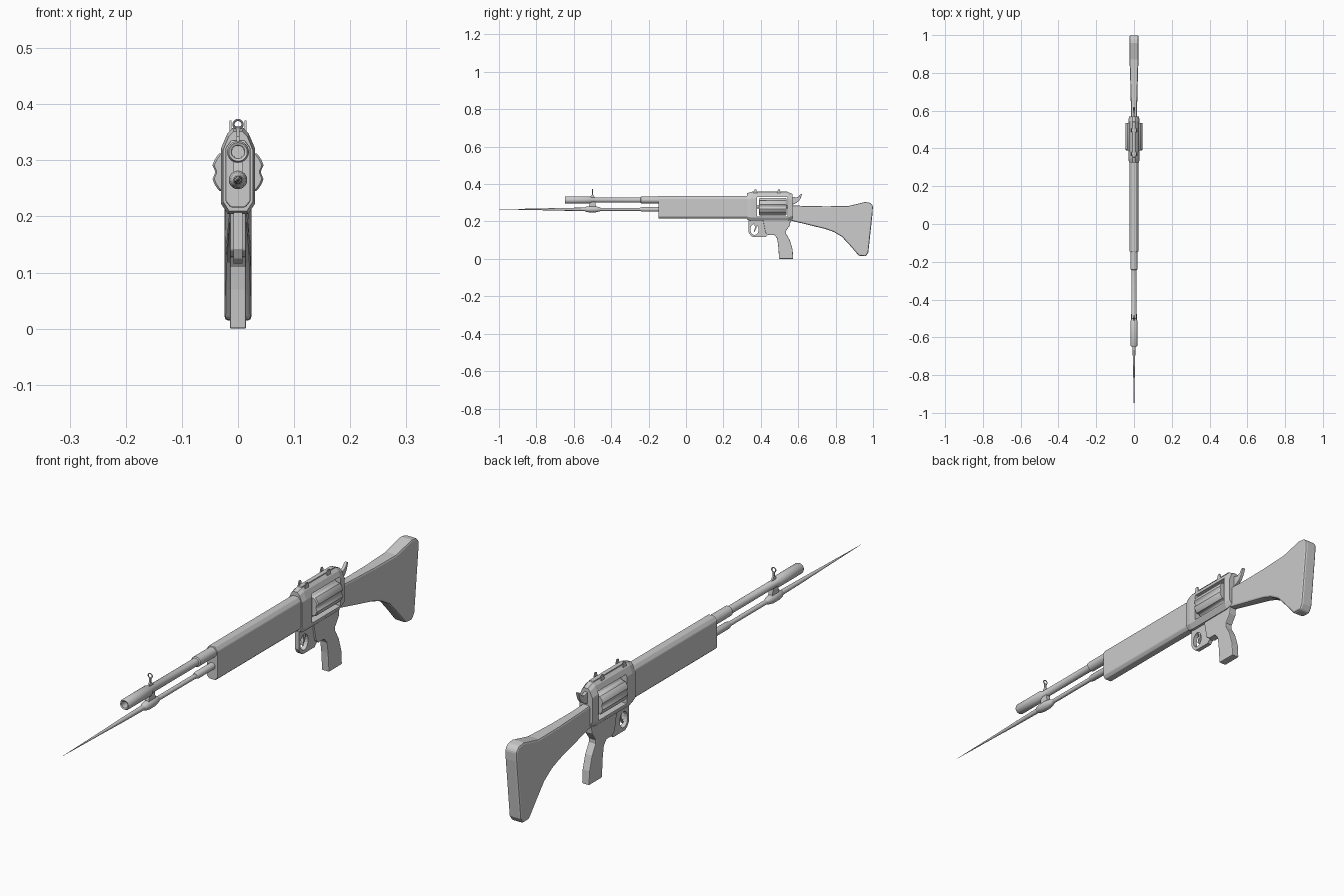
import bpy, bmesh
from math import sin, cos, pi, radians


def finish(name, bm, smooth=False, bevel=0, segs=2):
    bmesh.ops.recalc_face_normals(bm, faces=bm.faces)
    me = bpy.data.meshes.new(name)
    bm.to_mesh(me)
    bm.free()
    ob = bpy.data.objects.new(name, me)
    bpy.context.collection.objects.link(ob)
    if smooth:
        bpy.ops.object.select_all(action='DESELECT')
        ob.select_set(True)
        bpy.context.view_layer.objects.active = ob
        bpy.ops.object.shade_smooth_by_angle(angle=radians(35))
    if bevel:
        m = ob.modifiers.new("bevel", 'BEVEL')
        m.width, m.segments, m.angle_limit = bevel, segs, radians(35)
        m.limit_method = 'ANGLE'
    return ob


def loft(name, rings, **kw):
    """Skin a list of equal-length closed rings and cap both ends."""
    bm = bmesh.new()
    vs = [[bm.verts.new(p) for p in r] for r in rings]
    n = len(vs[0])
    for a, b in zip(vs, vs[1:]):
        for i in range(n):
            bm.faces.new((a[i], a[(i + 1) % n], b[(i + 1) % n], b[i]))
    bm.faces.new(vs[0])
    bm.faces.new(vs[-1][::-1])
    return finish(name, bm, **kw)


def lathe(name, z, prof, n=24):
    """Turned part along y; prof is a list of (y, radius)."""
    return loft(name, [[(r * cos(2 * pi * i / n), y, z + r * sin(2 * pi * i / n))
                        for i in range(n)] for y, r in prof], smooth=True)


def plate(name, prof, half, x=0, **kw):
    """Side profile of (y, z) given thickness; half may depend on y."""
    h = half if callable(half) else (lambda y: half)
    return loft(name, [[(x + s * h(y), y, z) for y, z in prof] for s in (-1, 1)], **kw)


def cut(ob, cutter):
    m = ob.modifiers.new("cut", 'BOOLEAN')
    m.object, m.solver = cutter, 'EXACT'
    cutter.hide_render = True
    cutter.hide_viewport = True


def section(half):
    return half + [(-x, z) for x, z in reversed(half)]


# barrel with hollow muzzle, sleeve behind it
BZ, RZ = 0.315, 0.265
lathe("barrel", BZ, [(-0.56, 0.011), (-0.646, 0.012), (-0.648, 0.0165), (-0.642, 0.0195),
                     (-0.515, 0.0195), (-0.505, 0.014), (-0.24, 0.014), (-0.12, 0.014)])
lathe("barrel_sleeve", BZ, [(-0.243, 0.014), (-0.24, 0.0185), (-0.12, 0.0185)])

# lower rod, collar and spike
lathe("lower_rod", RZ, [(-0.48, 0.008), (-0.12, 0.008)])
lathe("rod_sleeve", RZ, [(-0.245, 0.009), (-0.235, 0.0125), (-0.12, 0.0125)])
lathe("spike_collar", RZ, [(-0.545, 0.008), (-0.535, 0.0135), (-0.515, 0.0165),
                           (-0.485, 0.0165), (-0.465, 0.012), (-0.455, 0.008)])
lathe("spike", RZ, [(-1.0, 0.0003), (-0.8, 0.0042), (-0.66, 0.0075), (-0.52, 0.0095)], 12)

# front sight and its bracket
plate("sight_bracket", [(-0.52, 0.27), (-0.48, 0.27), (-0.485, 0.305), (-0.515, 0.305)], 0.008)
plate("front_sight_post", [(-0.518, 0.325), (-0.482, 0.325), (-0.497, 0.342), (-0.497, 0.357),
                           (-0.503, 0.357), (-0.503, 0.342)], 0.003)
bpy.ops.mesh.primitive_torus_add(location=(0, -0.5, 0.364), rotation=(pi / 2, 0, 0),
                                 major_radius=0.008, minor_radius=0.002,
                                 major_segments=20, minor_segments=8)
bpy.context.object.name = "front_sight_ring"

# handguard
hg = section([(0.013, 0.216), (0.0225, 0.227), (0.0225, 0.322), (0.012, 0.336)])
loft("handguard", [[(x, y, z) for x, z in hg] for y in (-0.148, 0.34)], bevel=0.003)

# receiver, with slightly tucked-in ends and a window for the drum
rc = section([(0.018, 0.204), (0.03, 0.222), (0.03, 0.322), (0.019, 0.348), (0.009, 0.358)])
recv = loft("receiver", [[(x * k, y, 0.275 + (z - 0.275) * q) for x, z in rc]
                         for y, k, q in ((0.326, 0.88, 0.92), (0.348, 1, 1),
                                         (0.545, 1, 1), (0.57, 0.85, 0.86))])
win = plate("window_cutter", [(0.38, 0.226), (0.542, 0.226), (0.542, 0.33), (0.38, 0.33)], 0.1)
cut(recv, win)

# fluted drum
ring = []
for i in range(72):
    a = 2 * pi * i / 72
    r = 0.047 - 0.006 * max(0, cos(6 * a))
    ring.append((r * cos(a), 0.279 + r * sin(a)))
loft("drum", [[(x * k, y, 0.279 + (z - 0.279) * k) for x, z in ring]
              for y, k in ((0.39, 0.93), (0.394, 1), (0.532, 1), (0.536, 0.95))], smooth=True)
lathe("drum_axle", 0.279, [(0.37, 0.01), (0.55, 0.01)], 16)

# top strip with paired sight ears
plate("top_strip", [(0.345, 0.35), (0.55, 0.35), (0.54, 0.361), (0.355, 0.361)], 0.008)
for y, tag in ((0.37, "front"), (0.495, "rear")):
    for s in (-1, 1):
        plate(f"{tag}_ear", [(y - 0.012, 0.343), (y + 0.014, 0.343), (y + 0.006, 0.371),
                             (y - 0.003, 0.371)], 0.002, x=s * 0.0135)
    plate(f"{tag}_ear_base", [(y - 0.01, 0.345), (y + 0.012, 0.345), (y + 0.01, 0.358),
                              (y - 0.008, 0.358)], 0.0145)

# hammer
plate("hammer", [(0.55, 0.29), (0.575, 0.292), (0.6, 0.306), (0.612, 0.322), (0.621, 0.347),
                 (0.613, 0.348), (0.602, 0.333), (0.588, 0.327), (0.572, 0.332), (0.55, 0.335)],
      0.006, bevel=0.002)

# trigger guard with finger hole, and trigger
guard = plate("trigger_guard", [(0.335, 0.215), (0.335, 0.142), (0.345, 0.125), (0.358, 0.116),
                                (0.425, 0.116), (0.435, 0.127), (0.46, 0.128), (0.46, 0.215)], 0.008)
hole = plate("hole_cutter", [(0.366 + 0.022 * cos(2 * pi * i / 20), 0.157 + 0.029 * sin(2 * pi * i / 20))
                             for i in range(20)], 0.05)
cut(guard, hole)
plate("trigger", [(0.366, 0.19), (0.38, 0.19), (0.377, 0.165), (0.366, 0.143), (0.362, 0.146),
                  (0.369, 0.165)], 0.004)

# grip
plate("grip", [(0.41, 0.215), (0.425, 0.14), (0.44, 0.128), (0.472, 0.128), (0.487, 0.11),
               (0.493, 0.07), (0.498, 0.0), (0.573, 0.0), (0.57, 0.05), (0.555, 0.1),
               (0.535, 0.135), (0.535, 0.15), (0.556, 0.18), (0.56, 0.215)],
      0.0145, bevel=0.003)

# shoulder stock, widening to the rear
plate("stock", [(0.555, 0.287), (0.63, 0.283), (0.75, 0.281), (0.87, 0.283), (0.957, 0.304),
                (0.985, 0.3), (0.999, 0.285), (0.998, 0.25), (0.975, 0.035), (0.962, 0.014),
                (0.925, 0.016), (0.88, 0.068), (0.835, 0.117), (0.79, 0.144), (0.745, 0.16),
                (0.555, 0.206)],
      lambda y: 0.015 + 0.009 * min(1, max(0, (y - 0.6) / 0.3)), bevel=0.007)
